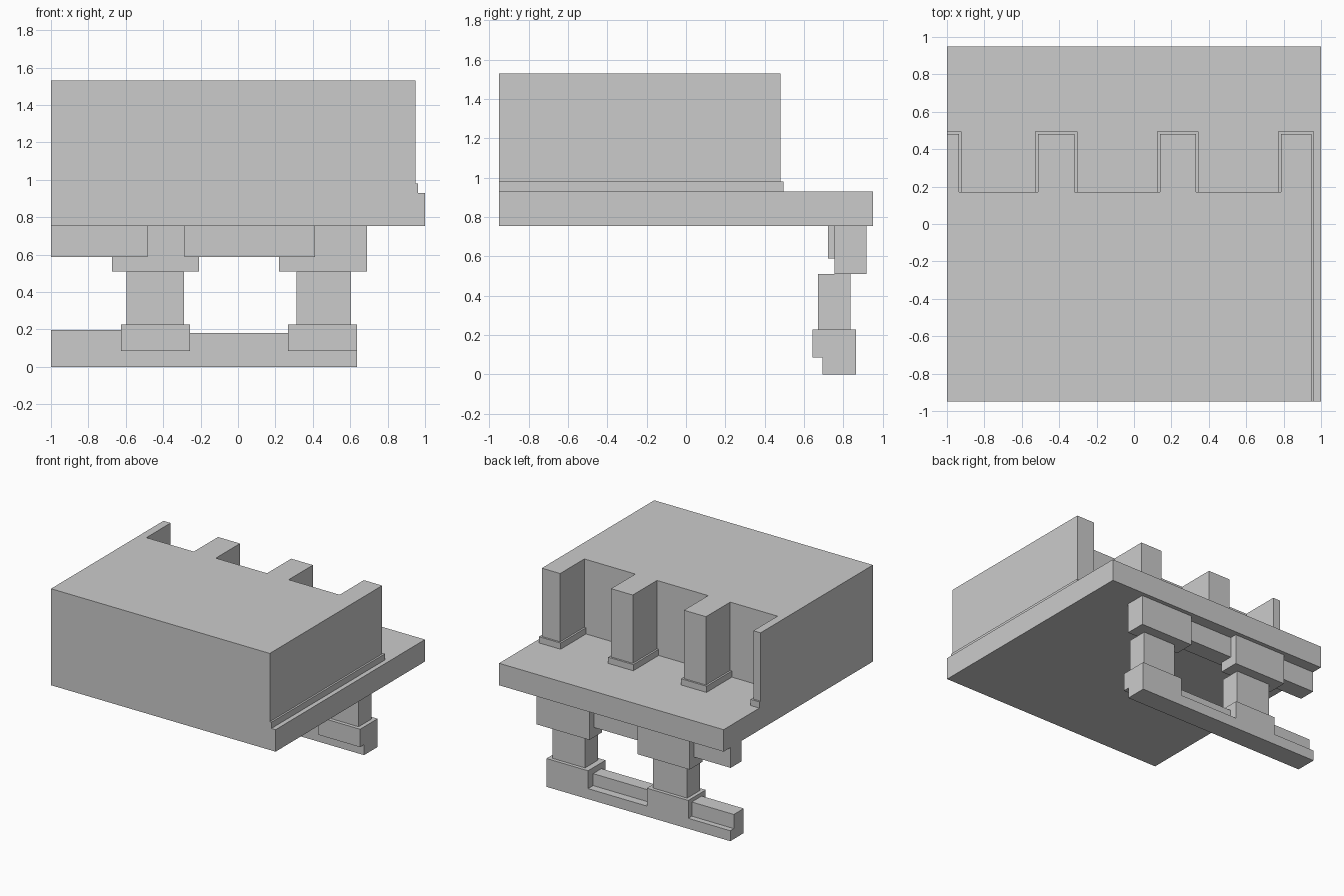
import bpy, bmesh

if "Cube" in bpy.data.objects:
    bpy.data.objects.remove(bpy.data.objects["Cube"])


def prism(name, outline, z0, z1):
    """Extrude a closed xy outline from z0 up to z1."""
    bm = bmesh.new()
    face = bm.faces.new([bm.verts.new((x, y, z0)) for x, y in outline])
    top = bmesh.ops.extrude_face_region(bm, geom=[face])["geom"]
    bmesh.ops.translate(bm, vec=(0, 0, z1 - z0),
                        verts=[v for v in top if isinstance(v, bmesh.types.BMVert)])
    bmesh.ops.recalc_face_normals(bm, faces=bm.faces)
    mesh = bpy.data.meshes.new(name)
    bm.to_mesh(mesh)
    bm.free()
    obj = bpy.data.objects.new(name, mesh)
    bpy.context.collection.objects.link(obj)
    return obj


def box(name, x, y, z):
    return prism(name, [(x[0], y[0]), (x[1], y[0]), (x[1], y[1]), (x[0], y[1])], *z)


# Wall footprint: solid body with piers along the back edge;
# "grow" widens the piers and right side for the skirting
PIERS = [(0.785, 0.948), (0.138, 0.331), (-0.514, -0.318), (-1.0, -0.936)]


def wall_outline(grow):
    pts = [(-1, -0.95), (PIERS[0][1] + grow, -0.95)]
    for left, right in PIERS:
        x0, x1, y = max(left - grow, -1), right + grow, 0.48 + grow
        if left != PIERS[0][0]:
            pts.append((x1, 0.172))
        pts += [(x1, y), (x0, y)]
        if x0 > -1:
            pts.append((x0, 0.172))
    return pts


# Upper storey
box("floor_slab", (-1, 1), (-0.95, 0.95), (0.753, 0.93))
prism("wall_skirting", wall_outline(0.015), 0.93, 0.98)
prism("wall_with_piers", wall_outline(0), 0.98, 1.53)

# Beams under the slab
for i, x in enumerate([(-1, -0.483), (-0.285, 0.411)]):
    box(f"beam_{i}", x, (0.722, 0.86), (0.588, 0.753))

# Columns, each with a top bracket and a base block
columns = [((-0.674, -0.209), (-0.597, -0.29), (-0.626, -0.257)),
           ((0.218, 0.69), (0.313, 0.604), (0.267, 0.637))]
for i, (bracket, shaft, base) in enumerate(columns):
    box(f"bracket_{i}", bracket, (0.755, 0.917), (0.509, 0.753))
    box(f"column_{i}", shaft, (0.672, 0.837), (0.228, 0.509))
    box(f"column_base_{i}", base, (0.643, 0.865), (0.084, 0.228))

# Ground plinth and the low rails between the column bases
box("ground_plinth", (-1, 0.637), (0.694, 0.865), (0, 0.084))
box("end_rail", (-1, -0.626), (0.694, 0.82), (0.084, 0.198))
box("middle_rail", (-0.257, 0.267), (0.694, 0.80), (0.084, 0.18))
